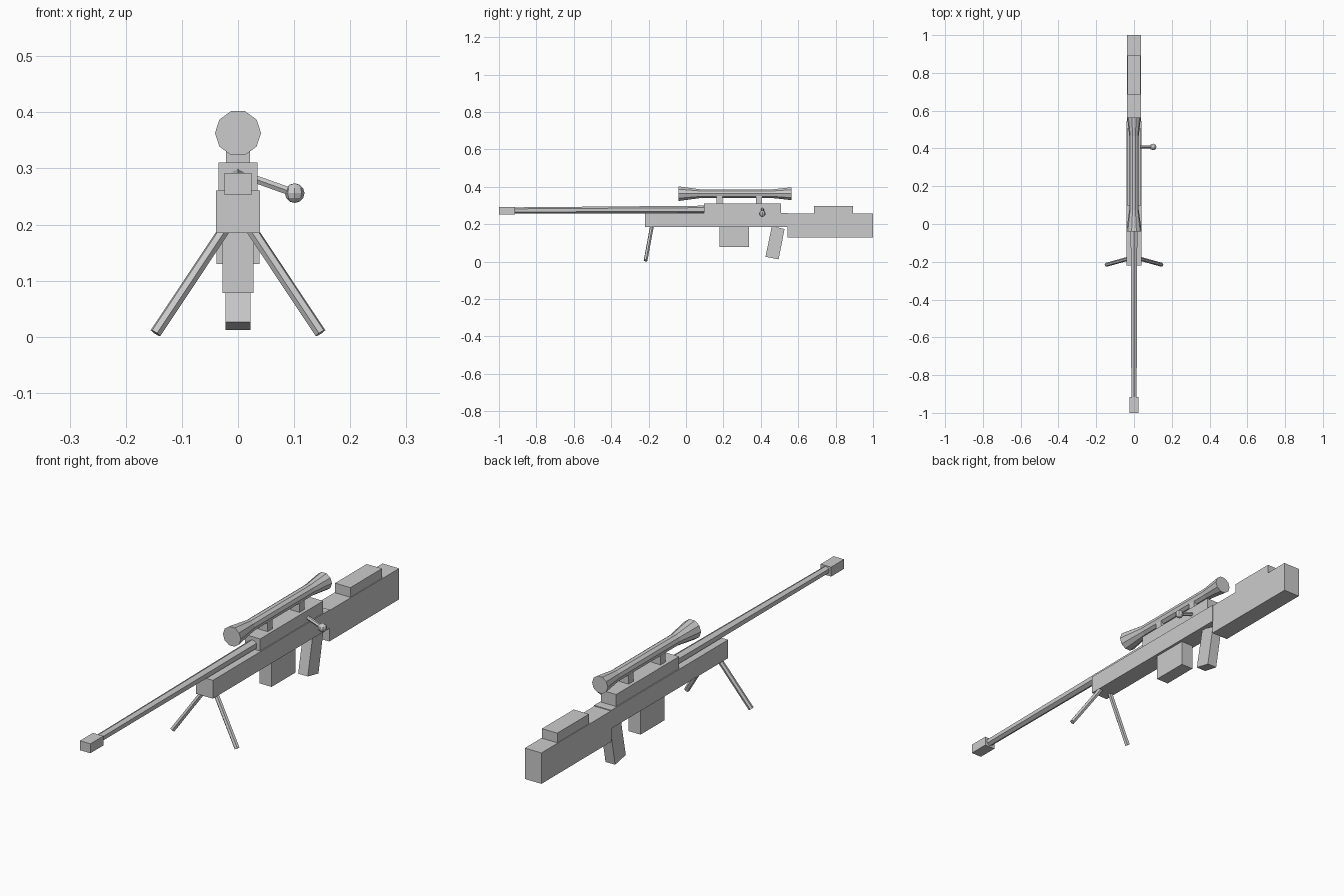
import bpy, bmesh, math
from mathutils import Vector

if "Cube" in bpy.data.objects:
    bpy.data.objects.remove(bpy.data.objects["Cube"], do_unlink=True)

grey = bpy.data.materials.new("plain grey")
grey.use_nodes = True
colour = (0.6, 0.6, 0.6, 1)
grey.diffuse_color = colour
grey.node_tree.nodes["Principled BSDF"].inputs["Base Color"].default_value = colour


def finish(name, bm):
    bmesh.ops.recalc_face_normals(bm, faces=bm.faces)
    mesh = bpy.data.meshes.new(name)
    bm.to_mesh(mesh)
    bm.free()
    mesh.materials.append(grey)
    obj = bpy.data.objects.new(name, mesh)
    bpy.context.collection.objects.link(obj)
    return obj


def slab(name, half_width, profile):
    """Side profile of (y, z) points, extruded evenly across x."""
    bm = bmesh.new()
    face = bm.faces.new([bm.verts.new((-half_width, y, z)) for y, z in profile])
    side = bmesh.ops.extrude_face_region(bm, geom=[face])
    verts = [v for v in side["geom"] if isinstance(v, bmesh.types.BMVert)]
    bmesh.ops.translate(bm, verts=verts, vec=(2 * half_width, 0, 0))
    return finish(name, bm)


def box(name, half_width, y0, y1, z0, z1):
    return slab(name, half_width, [(y0, z0), (y1, z0), (y1, z1), (y0, z1)])


def tube(name, start, end, sides, rings, turn=0):
    """Faceted tube from start to end; rings are (fraction, radius)."""
    start, end = Vector(start), Vector(end)
    axis = (end - start).normalized()
    u = axis.cross(Vector((0, 0, 1))).normalized()
    w = u.cross(axis)
    bm = bmesh.new()
    loops = []
    for t, r in rings:
        c = start.lerp(end, t)
        angles = [turn + math.tau * i / sides for i in range(sides)]
        loops.append([bm.verts.new(c + r * (u * math.cos(a) + w * math.sin(a)))
                      for a in angles])
    for a, b in zip(loops, loops[1:]):
        for i in range(sides):
            j = (i + 1) % sides
            bm.faces.new((a[i], a[j], b[j], b[i]))
    bm.faces.new(loops[0])
    bm.faces.new(loops[-1])
    return finish(name, bm)


# Body, receiver and stock
box("fore_body", 0.039, -0.22, 0.545, 0.185, 0.261)
box("receiver", 0.035, 0.095, 0.507, 0.19, 0.311)
box("shoulder_stock", 0.038, 0.543, 1.0, 0.13, 0.258)
box("cheek_rest", 0.035, 0.685, 0.892, 0.25, 0.298)

# Magazine and raked grip
box("magazine", 0.028, 0.18, 0.337, 0.078, 0.2)
slab("grip", 0.022, [(0.425, 0.026), (0.495, 0.012), (0.527, 0.174), (0.459, 0.19)])

# Barrel and muzzle block
tube("barrel", (0, -0.93, 0.274), (0, 0.11, 0.278), 6,
     [(0, 0.016), (1, 0.021)], math.pi / 2)
box("muzzle", 0.024, -1.0, -0.915, 0.253, 0.292)

# Scope and its mounts
tube("scope", (0, -0.04, 0.363), (0, 0.563, 0.363), 10,
     [(0, 0.041), (0.19, 0.025), (0.84, 0.025), (1, 0.036)])
for name, y in (("front_scope_mount", 0.18), ("rear_scope_mount", 0.389)):
    box(name, 0.021, y - 0.016, y + 0.016, 0.3, 0.35)

# Bipod legs
for name, s in (("left_bipod_leg", 1), ("right_bipod_leg", -1)):
    tube(name, (s * 0.147, -0.216, 0.0065), (s * 0.025, -0.182, 0.19), 6,
         [(0, 0.0105), (1, 0.0105)])

# Bolt handle and knob
tube("bolt_handle", (0.025, 0.408, 0.283), (0.101, 0.408, 0.256), 6,
     [(0, 0.008), (1, 0.008)])
bm = bmesh.new()
bmesh.ops.create_uvsphere(bm, u_segments=8, v_segments=6, radius=0.0175)
bmesh.ops.translate(bm, verts=bm.verts, vec=(0.101, 0.408, 0.256))
finish("bolt_knob", bm)
